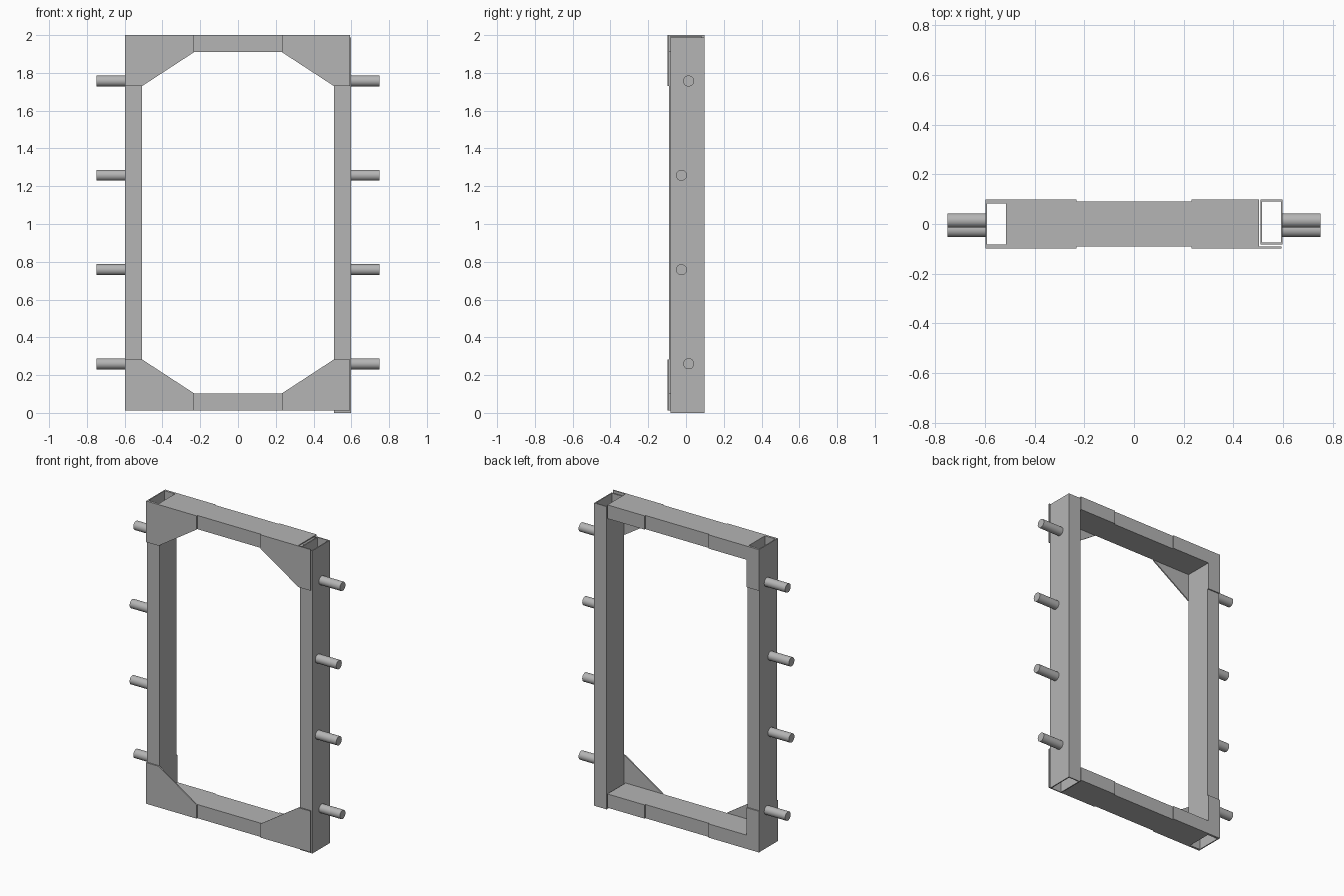
import bpy
import bmesh
from mathutils import Matrix, Vector

cube = bpy.data.objects.get("Cube")
if cube:
    bpy.data.objects.remove(cube, do_unlink=True)

GREY = (0.46, 0.46, 0.46, 1.0)
steel = bpy.data.materials.new("grey steel")
steel.use_nodes = True
steel.diffuse_color = GREY
steel.node_tree.nodes["Principled BSDF"].inputs["Base Color"].default_value = GREY


def finish(name, bm):
    bmesh.ops.recalc_face_normals(bm, faces=bm.faces)
    mesh = bpy.data.meshes.new(name)
    bm.to_mesh(mesh)
    bm.free()
    mesh.materials.append(steel)
    obj = bpy.data.objects.new(name, mesh)
    bpy.context.scene.collection.objects.link(obj)
    return obj


def extrude(bm, offset):
    result = bmesh.ops.extrude_face_region(bm, geom=bm.faces[:])
    verts = [g for g in result["geom"] if isinstance(g, bmesh.types.BMVert)]
    bmesh.ops.translate(bm, verts=verts, vec=offset)
    

def box_tube(name, low, high, axis, wall=0.007):
    """Open-ended rectangular tube between two corners, along an axis."""
    u, v = [i for i in range(3) if i != axis]
    bm = bmesh.new()
    rings = []
    for inset in (0, wall):
        ring = []
        for a, b in ((0, 0), (1, 0), (1, 1), (0, 1)):
            p = Vector(low)
            p[u] = high[u] - inset if a else low[u] + inset
            p[v] = high[v] - inset if b else low[v] + inset
            ring.append(bm.verts.new(p))
        rings.append(ring)
    outer, inner = rings
    for i in range(4):
        j = (i + 1) % 4
        bm.faces.new((outer[i], outer[j], inner[j], inner[i]))
    offset = Vector()
    offset[axis] = high[axis] - low[axis]
    extrude(bm, offset)
    return finish(name, bm)


def plate(name, outline, y, thickness):
    """Flat plate with an outline in x and z."""
    bm = bmesh.new()
    bm.faces.new([bm.verts.new((x, y, z)) for x, z in outline])
    extrude(bm, Vector((0, thickness, 0)))
    return finish(name, bm)


def pin(name, x, y, z):
    bm = bmesh.new()
    bmesh.ops.create_cone(
        bm, cap_ends=True, segments=32, radius1=0.029, radius2=0.029, depth=0.152,
        matrix=Matrix.Translation((x, y, z)) @ Matrix.Rotation(1.5707963, 4, "Y"))
    obj = finish(name, bm)
    for face in obj.data.polygons:
        face.use_smooth = len(face.vertices) == 4


BOTTOM, TOP = 0.013, 2.0
MIDDLE = (BOTTOM + TOP) / 2
HALF = (TOP - BOTTOM) / 2
SIDE = 0.598    # outer half width
INNER = 0.508   # inner half width
DEPTH = 0.09

# Uprights: the left one sits slightly lower and further back
box_tube("right_upright", (-SIDE, -DEPTH, BOTTOM), (-INNER, DEPTH, TOP), 2)
box_tube("left_upright", (INNER, -0.082, 0), (SIDE, 0.098, TOP - BOTTOM), 2)

# Cross rails
box_tube("bottom_rail", (-INNER, -DEPTH, BOTTOM), (0.502, DEPTH, BOTTOM + 0.09), 0)
box_tube("top_rail", (-INNER, -DEPTH, TOP - 0.09), (0.502, DEPTH, TOP), 0)

# Corner plates: braced in front, square-cut behind
ARM, LEG, RAIL = 0.232, HALF - 0.27, HALF - 0.09
for sx, side in ((-1, "right"), (1, "left")):
    for sz, level in ((-1, "bottom"), (1, "top")):
        def place(points):
            return [(sx * x, MIDDLE + sz * z) for x, z in points]

        edge = SIDE if sx < 0 else 0.594
        brace = [(edge, HALF), (ARM, HALF), (ARM, RAIL), (INNER, LEG), (edge, LEG)]
        plate(f"{level}_{side}_front_gusset", place(brace), -0.098, 0.008)
        if sx < 0:
            back = [(SIDE, HALF), (ARM, HALF), (ARM, RAIL),
                    (INNER, RAIL), (INNER, LEG), (SIDE, LEG)]
        else:
            back = [(0.502, HALF), (ARM, HALF), (ARM, RAIL), (0.502, RAIL)]
        plate(f"{level}_{side}_back_plate", place(back), DEPTH, 0.008)

# Side pins
for sx, side in ((-1, "right"), (1, "left")):
    for n, (y, z) in enumerate(((0.014, 0.26), (-0.024, 0.758),
                                (-0.024, 1.258), (0.014, 1.757)), 1):
        pin(f"{side}_pin_{n}", sx * 0.674, y, z)
